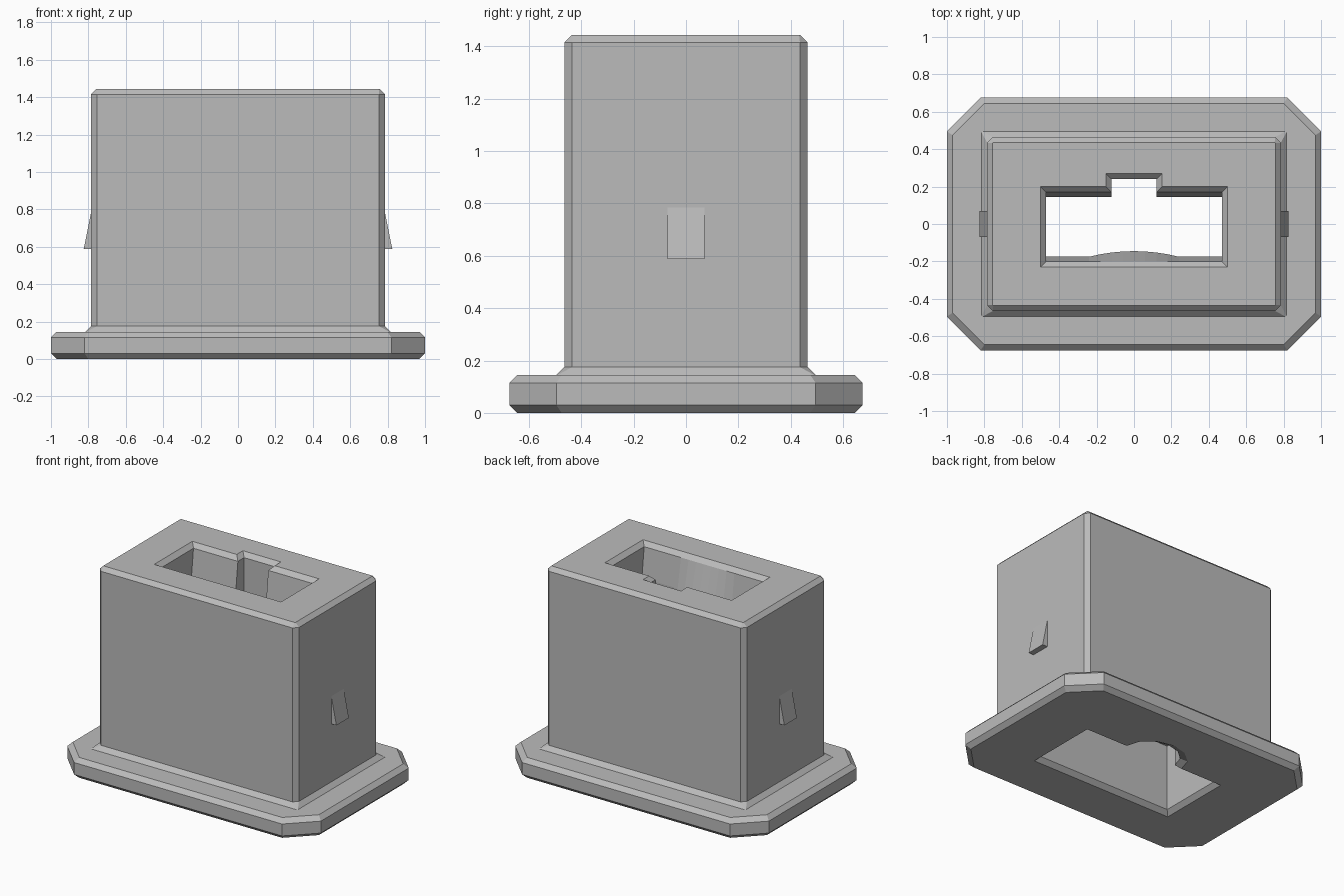
import bpy, bmesh, math

cube = bpy.data.objects.get("Cube")
if cube:
    bpy.data.objects.remove(cube, do_unlink=True)

grey = bpy.data.materials.new("plain grey")
grey.use_nodes = True
colour = (0.5, 0.5, 0.5, 1)
grey.diffuse_color = colour
grey.node_tree.nodes["Principled BSDF"].inputs["Base Color"].default_value = colour


def loft(name, rings):
    """Join (outline, height) rings of equal point count into a closed solid."""
    bm = bmesh.new()
    loops = [[bm.verts.new((x, y, z)) for x, y in outline] for outline, z in rings]
    n = len(loops[0])
    for a, b in zip(loops, loops[1:]):
        for i in range(n):
            j = (i + 1) % n
            bm.faces.new((a[i], a[j], b[j], b[i]))
    bm.faces.new(loops[0][::-1])
    bm.faces.new(loops[-1])
    bmesh.ops.recalc_face_normals(bm, faces=bm.faces)
    mesh = bpy.data.meshes.new(name)
    bm.to_mesh(mesh)
    bm.free()
    mesh.materials.append(grey)
    obj = bpy.data.objects.new(name, mesh)
    bpy.context.collection.objects.link(obj)
    return obj


def octagon(x, y, cut):
    """Rectangle of half sizes x, y with cut corners."""
    quarter = [(x, y - cut), (x - cut, y)]
    half = quarter + [(-px, py) for px, py in quarter[::-1]]
    return half + [(-px, -py) for px, py in half]


def keyed_slot(inset, narrow=0, bulge=0):
    """Slot with a key notch at the back and an optional arc at the front."""
    x, key = 0.5 - inset, 0.15 - inset
    back, front = 0.2 - inset - narrow, -0.23 + inset + narrow
    arc = []
    for i in range(9):
        t = i / 4 - 1
        arc.append((0.24 * t, front + bulge * (1 - t * t)))
    return [(-x, front)] + arc + [(x, front), (x, back), (key, back),
            (key, 0.27 - inset), (-key, 0.27 - inset), (-key, back), (-x, back)]


def lower_outline(inset):
    """Rectangular pocket with a rounded bay at the back."""
    x, front, back = 0.56 - inset, -0.33 + inset, 0.2 - inset
    r = 0.23 - inset
    bay = [(r * math.cos(math.pi * i / 6), back + 0.85 * r * math.sin(math.pi * i / 6))
           for i in range(7)]
    return [(-x, front), (x, front), (x, back)] + bay + [(-x, back)]


def carve(target, cutter):
    cutter.hide_render = True
    mod = target.modifiers.new("carve", "BOOLEAN")
    mod.operation = "DIFFERENCE"
    mod.solver = "EXACT"
    mod.object = cutter
    bpy.context.view_layer.objects.active = target
    bpy.ops.object.modifier_apply(modifier=mod.name)
    bpy.data.objects.remove(cutter, do_unlink=True)


# Flanged housing: bevelled flange, flared foot, tall chamfered body
housing = loft("housing", [
    (octagon(0.97, 0.645, 0.17), 0),
    (octagon(1, 0.675, 0.18), 0.03),
    (octagon(1, 0.675, 0.18), 0.115),
    (octagon(0.97, 0.645, 0.17), 0.145),
    (octagon(0.815, 0.495, 0.005), 0.145),
    (octagon(0.785, 0.465, 0.03), 0.175),
    (octagon(0.785, 0.465, 0.03), 1.415),
    (octagon(0.757, 0.437, 0.005), 1.443),
])

# Keyed slot from the top, narrowing as it goes down
carve(housing, loft("slot_cutter", [
    (keyed_slot(0.03, 0.025, 0.01), 0.4),
    (keyed_slot(0.03, 0.025, 0.03), 1.2),
    (keyed_slot(0.03), 1.413),
    (keyed_slot(-0.02), 1.463),
]))

# Wider pocket from below
carve(housing, loft("pocket_cutter", [
    (lower_outline(-0.02), -0.02),
    (lower_outline(0.03), 0.03),
    (lower_outline(0.03), 0.5),
]))

# Wedge-shaped snap clips on both ends
for side, name in ((1, "left_clip"), (-1, "right_clip")):
    loft(name, [
        ([(side * 0.77, -0.07), (side * 0.825, -0.07),
          (side * 0.825, 0.07), (side * 0.77, 0.07)], 0.588),
        ([(side * 0.77, -0.07), (side * 0.785, -0.07),
          (side * 0.785, 0.07), (side * 0.77, 0.07)], 0.785),
    ])
